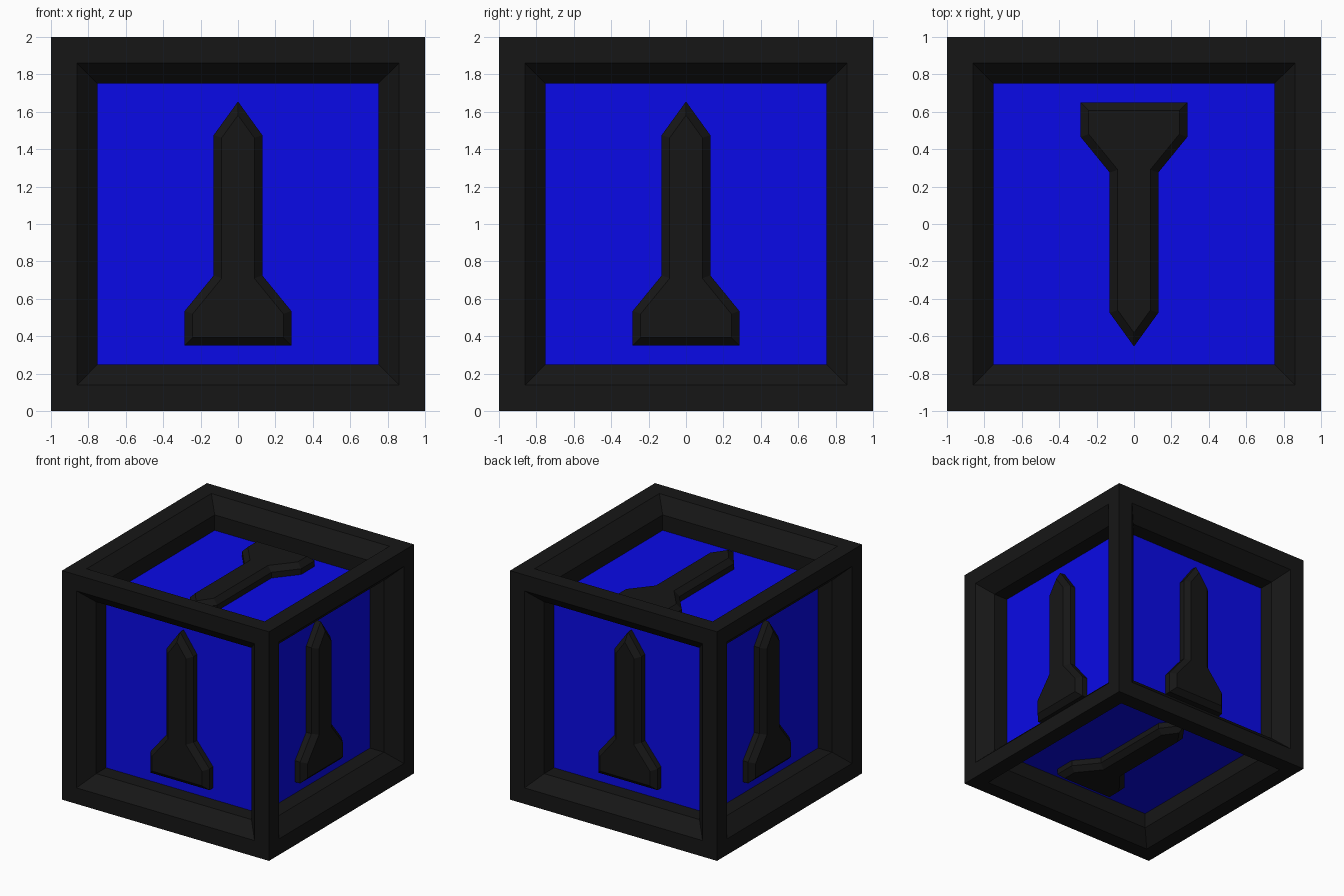
import bpy, bmesh
from mathutils import Matrix, Vector

if "Cube" in bpy.data.objects:
    bpy.data.objects.remove(bpy.data.objects["Cube"])

HALF, RIM, PANEL = 1.0, 0.86, 0.75
CHAMFER = 0.115                  # depth of the sloped lip before the straight wall


def material(name, color):
    m = bpy.data.materials.new(name)
    m.diffuse_color = (*color, 1)
    m.use_nodes = True
    m.node_tree.nodes["Principled BSDF"].inputs["Base Color"].default_value = m.diffuse_color
    return m


black = material("black", (0.008, 0.008, 0.008))
blue = material("blue", (0.003, 0.003, 0.8))


def add_object(name, bm, mat):
    bmesh.ops.recalc_face_normals(bm, faces=bm.faces)
    me = bpy.data.meshes.new(name)
    bm.to_mesh(me)
    bm.free()
    me.materials.append(mat)
    ob = bpy.data.objects.new(name, me)
    bpy.context.collection.objects.link(ob)
    return ob


def basis(right, up):
    # face-local frame: x right, y up, z outward, about the cube centre
    r, u = Vector(right), Vector(up)
    m = Matrix((r, u, r.cross(u))).transposed().to_4x4()
    return Matrix.Translation((0, 0, HALF)) @ m


SIDES = {
    "front": basis((1, 0, 0), (0, 0, 1)),
    "right": basis((0, 1, 0), (0, 0, 1)),
    "back": basis((-1, 0, 0), (0, 0, 1)),
    "left": basis((0, -1, 0), (0, 0, 1)),
    "top": basis((-1, 0, 0), (0, -1, 0)),
    "bottom": basis((-1, 0, 0), (0, 1, 0)),
}

# Frame: rim, chamfer and wall rings on all six sides, welded together
bm = bmesh.new()
RINGS = [(HALF, HALF), (RIM, HALF), (PANEL, HALF - CHAMFER), (PANEL, PANEL)]
for m in SIDES.values():
    loops = [[bm.verts.new(m @ Vector((sx * r, sy * r, h)))
              for sx, sy in ((-1, -1), (1, -1), (1, 1), (-1, 1))]
             for r, h in RINGS]
    for a, b in zip(loops, loops[1:]):
        for i in range(4):
            j = (i + 1) % 4
            bm.faces.new((a[i], a[j], b[j], b[i]))
bmesh.ops.remove_doubles(bm, verts=bm.verts, dist=1e-4)
add_object("crate_frame", bm, black)

# Inner box whose sides are the recessed panels
bm = bmesh.new()
bmesh.ops.create_cube(bm, size=2 * PANEL, matrix=Matrix.Translation((0, 0, HALF)))
add_object("inner_panels", bm, blue)

# Raised pointed emblem with chamfered edge on every panel
RIGHT_HALF = [(0.285, -0.65), (0.285, -0.465), (0.13, -0.275), (0.13, 0.475)]
OUTLINE = RIGHT_HALF + [(0, 0.655)] + [(-x, y) for x, y in reversed(RIGHT_HALF)]
for side, m in SIDES.items():
    bm = bmesh.new()
    base = bm.faces.new([bm.verts.new((x, y, PANEL)) for x, y in OUTLINE])
    ext = bmesh.ops.extrude_face_region(bm, geom=[base])["geom"]
    bmesh.ops.translate(bm, vec=(0, 0, 0.05),
                        verts=[g for g in ext if isinstance(g, bmesh.types.BMVert)])
    cap = [g for g in ext if isinstance(g, bmesh.types.BMFace)]
    bmesh.ops.inset_region(bm, faces=cap, thickness=0.043, depth=0.043,
                           use_even_offset=True)
    bm.transform(m)
    add_object(side + "_emblem", bm, black)
